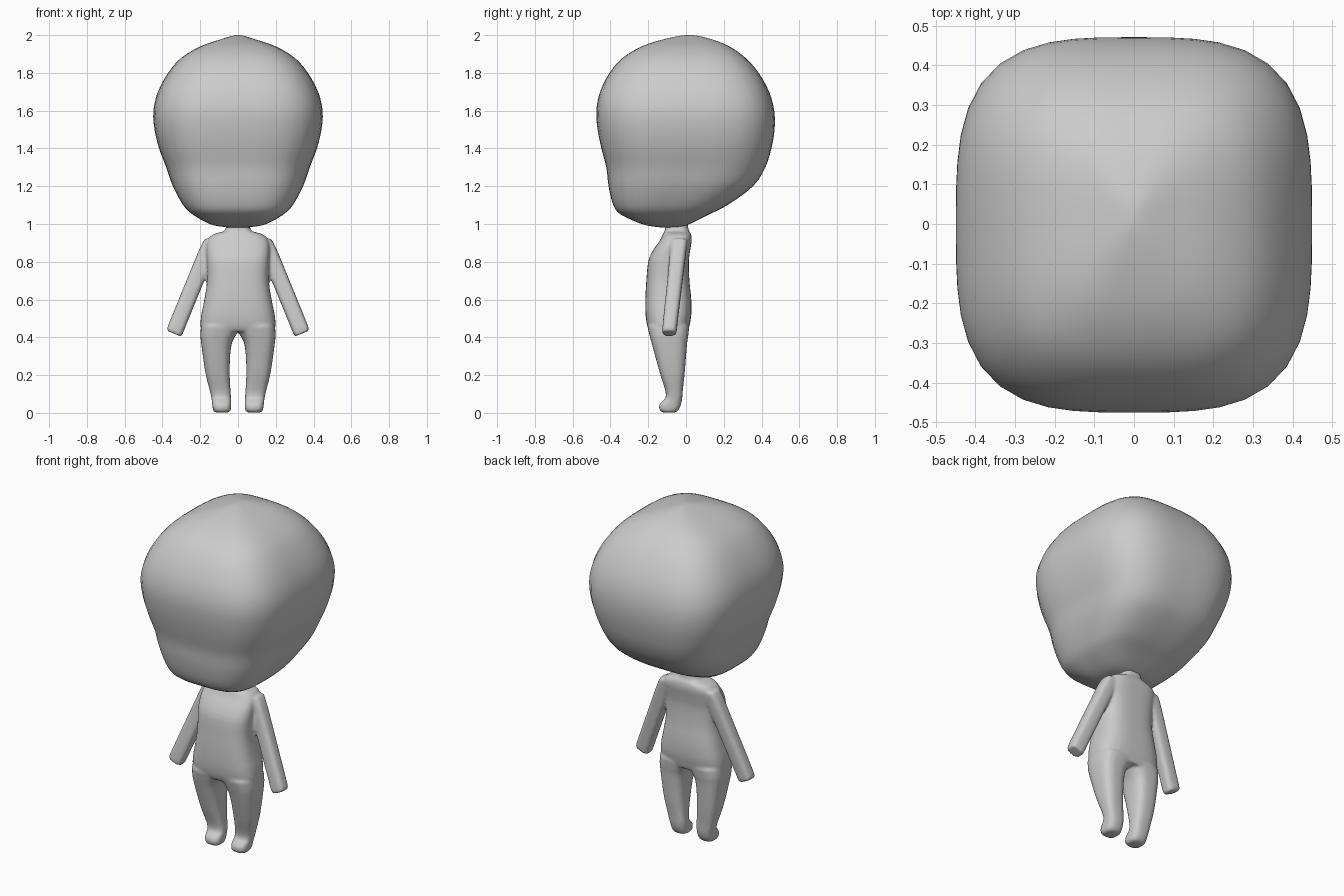
import bpy, bmesh, math

grey = bpy.data.materials.new("plain grey")
grey.diffuse_color = (0.6, 0.6, 0.6, 1)


def spline(rows, steps):
    """Catmull-Rom through rows of numbers."""
    out = []
    for i in range(len(rows) - 1):
        a, b, c, d = (rows[max(0, min(len(rows) - 1, i + k))] for k in (-1, 0, 1, 2))
        for s in range(steps):
            t = s / steps
            out.append([0.5 * (2 * q + (r - p) * t + (2 * p - 5 * q + 4 * r - w) * t * t
                               + (3 * q - p - 3 * r + w) * t ** 3)
                        for p, q, r, w in zip(a, b, c, d)])
    return out + [list(rows[-1])]


def loft(name, rows, sides=40, steps=3, power=3.0, tilt=0.0):
    """Skin rounded-box sections, each (z, x min, x max, y min, y max)."""
    bm = bmesh.new()
    rings = []
    for z, x0, x1, y0, y1 in spline(rows, steps):
        cx, cy, rx, ry = (x0 + x1) / 2, (y0 + y1) / 2, (x1 - x0) / 2, (y1 - y0) / 2
        ring = []
        for i in range(sides):
            a = 2 * math.pi * (i + 0.5) / sides
            c, s = math.cos(a), math.sin(a)
            k = (abs(c) ** power + abs(s) ** power) ** (-1 / power)
            ring.append(bm.verts.new((cx + rx * c * k, cy + ry * s * k, z + tilt * rx * c * k)))
        rings.append(ring)
    for lo, hi in zip(rings, rings[1:]):
        for i in range(sides):
            j = (i + 1) % sides
            bm.faces.new((lo[i], lo[j], hi[j], hi[i]))
    bm.faces.new(rings[0])
    bm.faces.new(rings[-1])
    bmesh.ops.recalc_face_normals(bm, faces=bm.faces)
    for f in bm.faces:
        f.smooth = True
    mesh = bpy.data.meshes.new(name)
    bm.to_mesh(mesh)
    bm.free()
    mesh.materials.append(grey)
    ob = bpy.data.objects.new(name, mesh)
    bpy.context.collection.objects.link(ob)
    return ob


def mirrored(rows):
    return [(z, -x1, -x0, y0, y1) for z, x0, x1, y0, y1 in rows]


# Head: (z, half width, front, back)
head = [(0.98, 0.02, -0.10, -0.06), (0.985, 0.08, -0.16, -0.03), (1.0, 0.15, -0.235, 0.02),
        (1.05, 0.24, -0.345, 0.12), (1.1, 0.29, -0.385, 0.22), (1.2, 0.345, -0.41, 0.355),
        (1.3, 0.38, -0.422, 0.42), (1.4, 0.418, -0.448, 0.452), (1.5, 0.442, -0.468, 0.469),
        (1.6, 0.448, -0.475, 0.467), (1.7, 0.424, -0.455, 0.44), (1.8, 0.37, -0.405, 0.385),
        (1.88, 0.30, -0.335, 0.315), (1.94, 0.20, -0.235, 0.23), (1.975, 0.10, -0.13, 0.145),
        (1.995, 0.035, -0.04, 0.07), (2.0, 0.006, 0.0, 0.03)]
loft("head", [(z, -w, w, f, b) for z, w, f, b in head], sides=48, power=3.3)

# Torso with neck: (z, half width, front, back)
torso = [(0.43, 0.185, -0.19, 0.01), (0.46, 0.198, -0.205, 0.018), (0.52, 0.194, -0.214, 0.028),
         (0.6, 0.178, -0.215, 0.028), (0.7, 0.163, -0.21, 0.018), (0.8, 0.165, -0.2, 0.015),
         (0.86, 0.167, -0.175, 0.022), (0.91, 0.162, -0.14, 0.03), (0.94, 0.14, -0.125, 0.028),
         (0.955, 0.10, -0.118, 0.022), (0.965, 0.07, -0.112, 0.014), (1.0, 0.06, -0.11, 0.01)]
parts = [loft("body", [(z, -w, w, f, b) for z, w, f, b in torso])]

# Legs and feet
leg = [(0.002, 0.05, 0.122, -0.125, -0.055), (0.015, 0.038, 0.132, -0.14, -0.04),
       (0.04, 0.036, 0.136, -0.142, -0.028), (0.06, 0.036, 0.138, -0.128, -0.023),
       (0.08, 0.037, 0.141, -0.108, -0.02), (0.12, 0.04, 0.15, -0.11, -0.017),
       (0.2, 0.044, 0.17, -0.135, -0.008), (0.3, 0.042, 0.186, -0.163, 0.0),
       (0.37, 0.032, 0.195, -0.182, 0.006), (0.41, 0.012, 0.199, -0.193, 0.012),
       (0.46, -0.02, 0.196, -0.205, 0.018)]
# Arms, slanting outward
arm = [(0.42, 0.307, 0.371, -0.12, -0.055), (0.43, 0.296, 0.375, -0.125, -0.05),
       (0.5, 0.267, 0.348, -0.12, -0.042), (0.73, 0.173, 0.254, -0.096, -0.014),
       (0.86, 0.12, 0.2, -0.085, 0.002), (0.91, 0.10, 0.172, -0.08, 0.008)]
for side, flip in (("right", False), ("left", True)):
    parts.append(loft(side + "_leg", mirrored(leg) if flip else leg, sides=24))
    parts.append(loft(side + "_arm", mirrored(arm) if flip else arm, sides=24, power=3.5,
                      tilt=-0.42 if flip else 0.42))

# Fuse torso, legs and arms into one soft skin
body = parts[0]
with bpy.context.temp_override(active_object=body, object=body,
                               selected_objects=parts, selected_editable_objects=parts):
    bpy.ops.object.join()
fuse = body.modifiers.new("fuse", 'REMESH')
fuse.mode = 'VOXEL'
fuse.voxel_size = 0.008
fuse.use_smooth_shade = True
soft = body.modifiers.new("soften", 'SMOOTH')
soft.factor = 0.5
soft.iterations = 5
